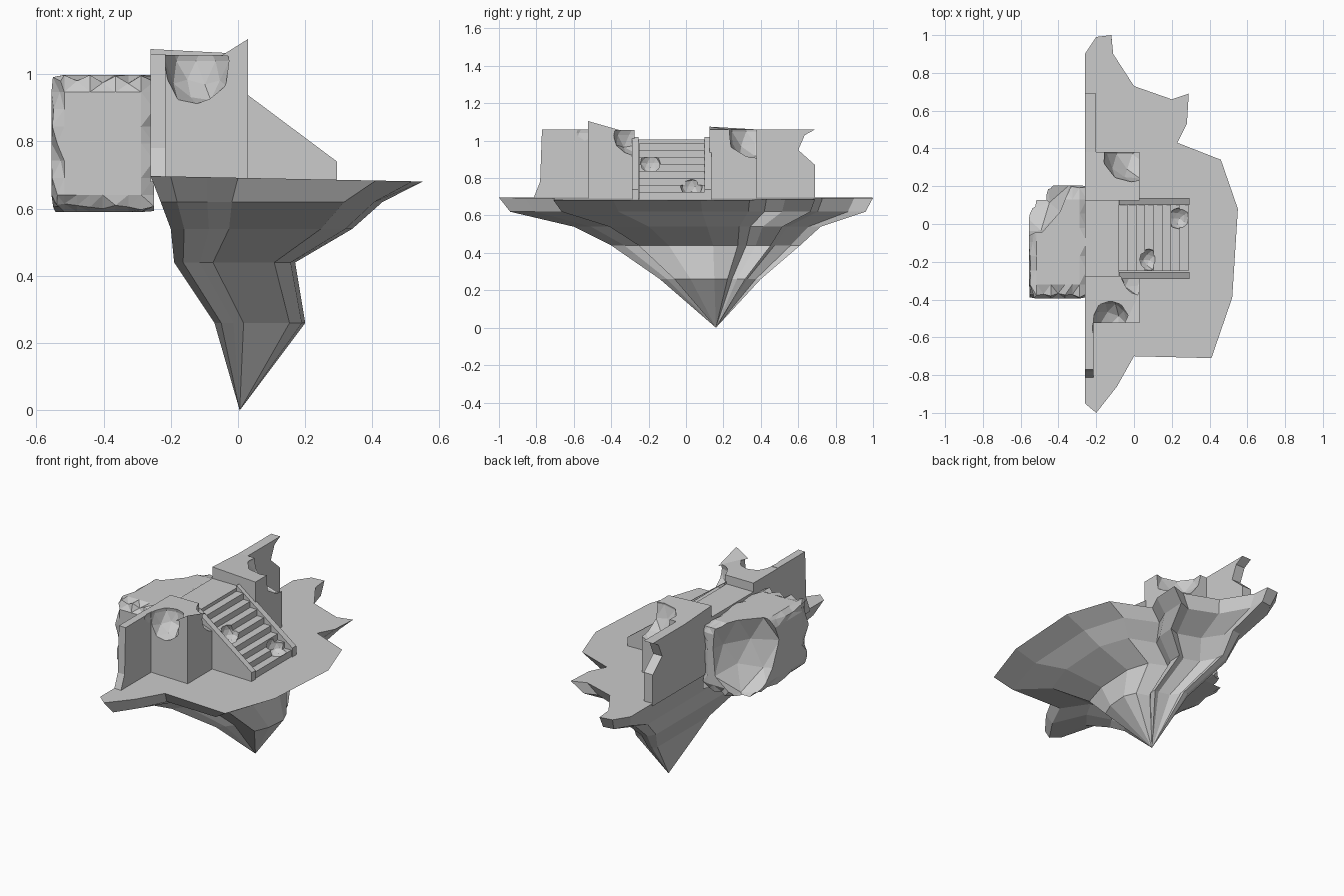
import bpy, bmesh, random
from mathutils import Vector

if "Cube" in bpy.data.objects:
    bpy.data.objects.remove(bpy.data.objects["Cube"])

random.seed(4)


def make(name, bm):
    bmesh.ops.recalc_face_normals(bm, faces=bm.faces[:])
    me = bpy.data.meshes.new(name)
    bm.to_mesh(me)
    bm.free()
    ob = bpy.data.objects.new(name, me)
    bpy.context.collection.objects.link(ob)
    return ob


def prism(name, pts, axis, a, b):
    """Extrude a profile along x (pts are y,z) or along y (pts are x,z)."""
    bm = bmesh.new()
    place = (lambda p, t: (t, p[0], p[1])) if axis == 'x' else (lambda p, t: (p[0], t, p[1]))
    r0 = [bm.verts.new(place(p, a)) for p in pts]
    r1 = [bm.verts.new(place(p, b)) for p in pts]
    bm.faces.new(r0)
    bm.faces.new(r1[::-1])
    n = len(pts)
    for i in range(n):
        j = (i + 1) % n
        bm.faces.new((r0[i], r0[j], r1[j], r1[i]))
    return make(name, bm)


def rect(u0, u1, v0, v1):
    return [(u0, v0), (u1, v0), (u1, v1), (u0, v1)]


def bite(ob, centre, r, stretch=(1, 1, 1)):
    """Carve a faceted hollow out of a part."""
    bm = bmesh.new()
    bmesh.ops.create_icosphere(bm, subdivisions=2, radius=r)
    for v in bm.verts:
        v.co *= random.uniform(0.92, 1.04)
        v.co = Vector(c + s * q for c, s, q in zip(centre, stretch, v.co))
    cutter = make("cutter", bm)
    cutter.hide_render = True
    mod = ob.modifiers.new("bite", 'BOOLEAN')
    mod.operation = 'DIFFERENCE'
    mod.solver = 'EXACT'
    mod.object = cutter
    bpy.context.view_layer.objects.active = ob
    bpy.ops.object.modifier_apply(modifier=mod.name)
    bpy.data.objects.remove(cutter)


# Floating rock: the top outline is refitted to a smaller box at each level
outline = [(-.26, .90), (-.20, .99), (-.12, 1.0), (-.11, .90), (0, .73), (.20, .66),
           (.29, .69), (.28, .53), (.23, .43), (.46, .34), (.55, .08), (.52, -.39),
           (.41, -.71), (0, -.70), (-.09, -.86), (-.20, -1.0), (-.26, -.95)]
levels = [(.692, -.26, .55, -1, 1), (.62, -.23, .43, -.94, .96), (.54, -.20, .34, -.60, .72),
          (.44, -.19, .17, -.40, .61), (.26, -.07, .20, -.14, .40)]
bm = bmesh.new()
rings = []
for k, (z, x0, x1, y0, y1) in enumerate(levels):
    rings.append([bm.verts.new((x0 + (x + .26) / .81 * (x1 - x0),
                                y0 + (y + 1) / 2 * (y1 - y0),
                                z - (.02 * x if k == 0 else 0))) for x, y in outline])
tip = bm.verts.new((.005, .16, .0))
bm.faces.new(rings[0])
n = len(outline)
for i in range(n):
    j = (i + 1) % n
    for r0, r1 in zip(rings, rings[1:]):
        bm.faces.new((r0[i], r0[j], r1[j], r1[i]))
    bm.faces.new((rings[-1][i], rings[-1][j], tip))
make("floating_rock", bm)

# Thin ruined walls at either end
south_wall = prism("south_wall", [(-.51, .68), (-.82, .68), (-.78, .78), (-.77, 1.06), (-.51, 1.06)],
                   'x', -.26, -.215)
north_wall = prism("north_wall", [(.37, .68), (.69, .68), (.69, .87), (.60, .95), (.635, 1.03),
                                  (.69, 1.06), (.37, 1.06)], 'x', -.26, -.20)

# Towers beside the stairs
south_tower = prism("south_tower", rect(-.525, -.275, .68, 1.058), 'x', -.26, .03)
north_tower = prism("north_tower", rect(.125, .38, .68, 1.06), 'x', -.26, .03)
for v in north_tower.data.vertices:
    if v.co.z > 1 and v.co.x < 0 and v.co.y < .2:
        v.co.z = 1.075
for wall in (south_tower, south_wall):
    bite(wall, (-.125, -.53, 1.04), .135, (.75, 1, 1))
bite(south_tower, (.04, -.27, 1.03), .12)
for wall in (north_tower, north_wall):
    bite(wall, (-.01, .37, 1.05), .155)

# Broken spike left standing on the south tower corner
bm = bmesh.new()
a, b, c, d = [bm.verts.new(p) for p in ((-.05, -.525, 1.055), (.03, -.525, 1.055),
                                       (.03, -.35, 1.055), (.03, -.525, 1.105))]
for f in ((a, b, c), (a, b, d), (b, c, d), (c, a, d)):
    bm.faces.new(f)
make("tower_spike", bm)

# Landing between the towers
prism("landing", rect(-.275, .125, .68, 1.005), 'x', -.26, -.08)

# Staircase with sloping side rails
steps, run, rise = 8, .046, .037
profile = [(-.08, .68), (-.08, .985)]
for i in range(steps):
    z = .985 - rise * i
    profile += [(-.08 + run * (i + 1), z), (-.08 + run * (i + 1), z - rise)]
profile[-1] = (profile[-1][0], .68)
stairs = prism("stairs", profile, 'y', -.25, .10)
bite(stairs, (.08, -.19, .88), .06)
bite(stairs, (.24, .03, .755), .06)
for name, y in (("south_rail", -.29), ("north_rail", .10)):
    prism(name, [(-.08, .68), (-.08, 1.02), (.295, .74), (.295, .68)], 'y', y, y + .037)

# Broken block behind: chipped edges and a large hollow in the outer corner
lo, hi = Vector((-.555, -.395, .59)), Vector((-.25, .205, .998))
bm = bmesh.new()
bmesh.ops.create_cube(bm, size=1)
bmesh.ops.subdivide_edges(bm, edges=bm.edges[:], cuts=7, use_grid_fill=True)
for v in bm.verts:
    out = [k for k in range(3) if abs(v.co[k]) > .49]
    signs = [1 if q > 0 else -1 for q in v.co]
    v.co = Vector(lo[k] + (v.co[k] + .5) * (hi[k] - lo[k]) for k in range(3))
    if len(out) > 1:
        for k in out:
            if not (k == 0 and signs[0] > 0):
                v.co[k] -= signs[k] * random.uniform(0, .028)
bmesh.ops.triangulate(bm, faces=bm.faces[:])
bmesh.ops.dissolve_limit(bm, angle_limit=.01, verts=bm.verts[:], edges=bm.edges[:])
bmesh.ops.triangulate(bm, faces=bm.faces[:])
block = make("broken_block", bm)
bite(block, (-.56, .21, .86), .30, (.85, 1, 1))
